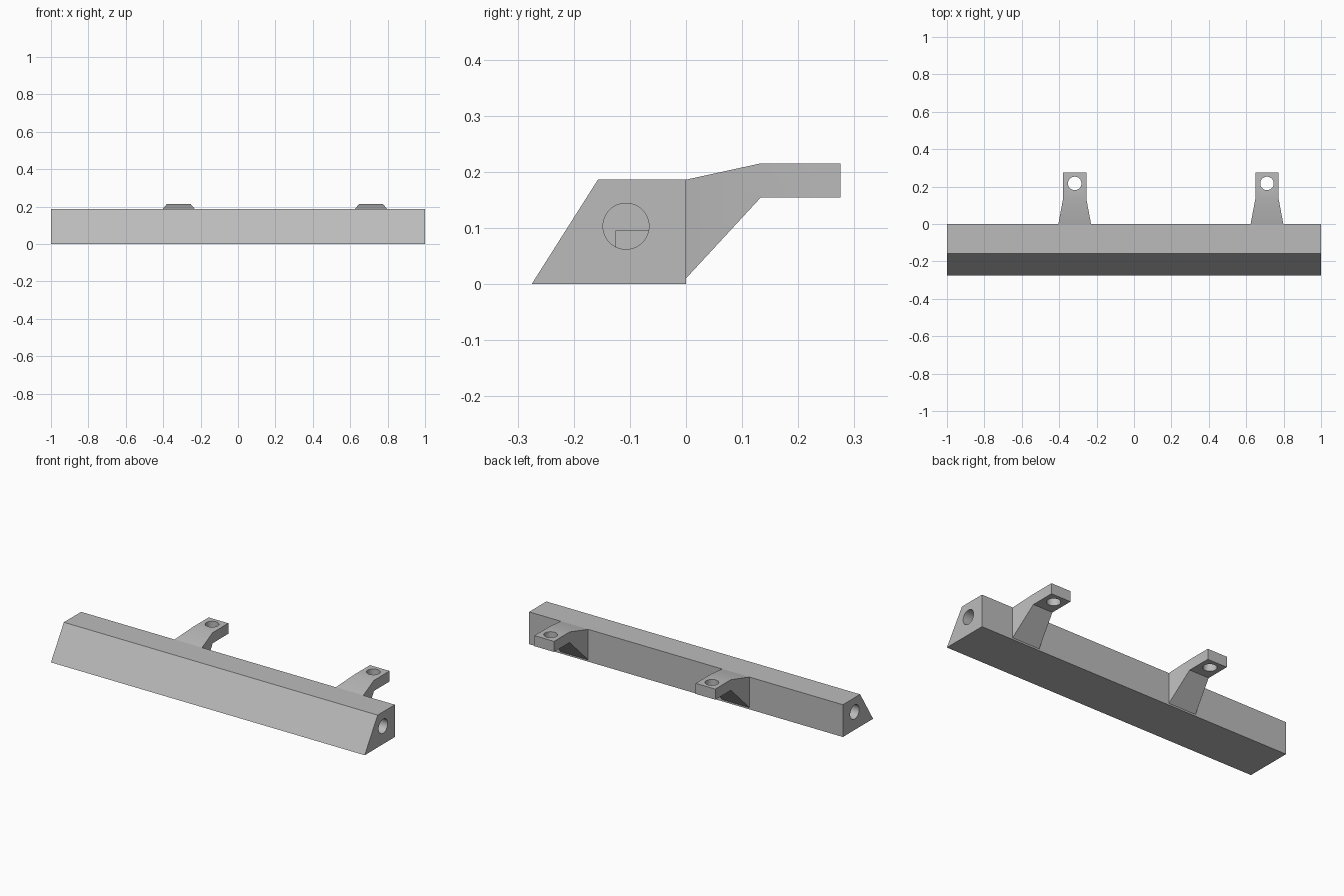
import bpy
import bmesh
from math import pi, radians

if "Cube" in bpy.data.objects:
    bpy.data.objects.remove(bpy.data.objects["Cube"], do_unlink=True)

grey = bpy.data.materials.new("plain grey")
grey.use_nodes = True
grey.diffuse_color = (0.5, 0.5, 0.5, 1)
grey.node_tree.nodes["Principled BSDF"].inputs["Base Color"].default_value = (0.5, 0.5, 0.5, 1)


def extrude_profile(name, profile, half_width, centre_x=0):
    """Solid from a (y, z) outline; half_width(y) gives its half size along x."""
    bm = bmesh.new()
    sides = [[bm.verts.new((centre_x + s * half_width(y), y, z)) for y, z in profile]
             for s in (-1, 1)]
    # Split each cap into convex pieces only where the outline bends
    n = len(profile)
    for side in sides:
        if n == 6:
            bm.faces.new((side[0], side[1], side[4], side[5]))
            bm.faces.new(side[1:5])
        else:
            bm.faces.new(side)
    for i in range(n):
        j = (i + 1) % n
        bm.faces.new((sides[0][i], sides[0][j], sides[1][j], sides[1][i]))
    bmesh.ops.recalc_face_normals(bm, faces=bm.faces)
    mesh = bpy.data.meshes.new(name)
    bm.to_mesh(mesh)
    bm.free()
    mesh.materials.append(grey)
    obj = bpy.data.objects.new(name, mesh)
    bpy.context.collection.objects.link(obj)
    return obj


def cut(obj, cutter):
    """Subtract the cutter, then discard it."""
    cutter.hide_render = True
    cutter.data.materials.append(grey)
    mod = obj.modifiers.new("cut", 'BOOLEAN')
    mod.operation, mod.solver, mod.object = 'DIFFERENCE', 'EXACT', cutter
    bpy.ops.object.select_all(action='DESELECT')
    bpy.context.view_layer.objects.active = obj
    obj.select_set(True)
    bpy.ops.object.modifier_apply(modifier=mod.name)
    bpy.data.objects.remove(cutter, do_unlink=True)


def cylinder(radius, depth, location, rotation=(0, 0, 0)):
    bpy.ops.mesh.primitive_cylinder_add(vertices=48, radius=radius, depth=depth,
                                        location=location, rotation=rotation)
    return bpy.context.object


def smooth(obj):
    bpy.ops.object.select_all(action='DESELECT')
    bpy.context.view_layer.objects.active = obj
    obj.select_set(True)
    bpy.ops.object.shade_smooth_by_angle(angle=radians(20))


# Long bar with a sloping front
beam = extrude_profile("beam", [(-0.275, 0), (0, 0), (0, 0.186), (-0.157, 0.186)],
                       lambda y: 1.0)

# Blind round bore in each end
bore_y, bore_z, bore_depth = -0.107, 0.103, 0.25
for side in (-1, 1):
    cut(beam, cylinder(0.041, 2 * bore_depth, (side, bore_y, bore_z), (0, pi / 2, 0)))

# Small stepped pocket in the floor of one bore
bpy.ops.mesh.primitive_cube_add(size=1, location=(1 - bore_depth, -0.095, 0.078))
pocket = bpy.context.object
pocket.scale = (0.06, 0.06, 0.034)
cut(beam, pocket)
smooth(beam)

# Two tapered mounting brackets with a vertical bolt hole
arm_profile = [(0, 0.01), (0.133, 0.154), (0.275, 0.154),
               (0.275, 0.215), (0.133, 0.215), (0, 0.186)]
for name, x in (("right_bracket", -0.317), ("left_bracket", 0.711)):
    bracket = extrude_profile(name, arm_profile,
                              lambda y: 0.0625 + 0.025 * max(0, 1 - y / 0.133), x)
    cut(bracket, cylinder(0.036, 0.2, (x, 0.217, 0.185)))
    smooth(bracket)
